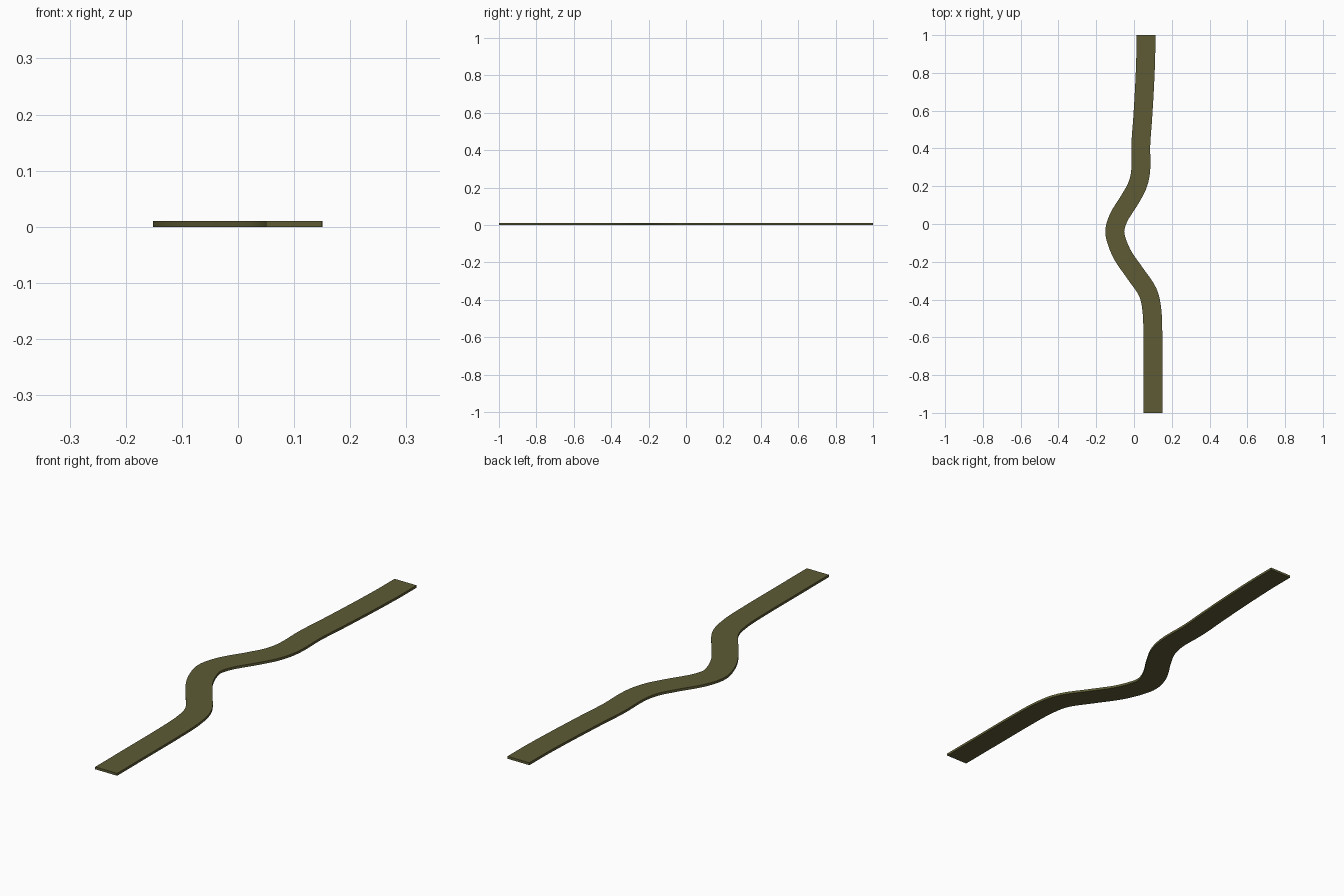
import bpy, bmesh
from mathutils import Vector

if "Cube" in bpy.data.objects:
    bpy.data.objects.remove(bpy.data.objects["Cube"])

WIDTH, THICK, STEPS = 0.10, 0.01, 6

# Centre line of the winding strip, front to back
PATH = [(0.10, -1), (0.10, -0.8), (0.10, -0.6), (0.095, -0.46), (0.072, -0.36),
        (0.005, -0.26), (-0.057, -0.17), (-0.092, -0.09), (-0.101, -0.03),
        (-0.078, 0.04), (-0.025, 0.125), (0.018, 0.205), (0.036, 0.29),
        (0.036, 0.42), (0.046, 0.56), (0.056, 0.73), (0.062, 0.88), (0.063, 1)]


def smooth_path(points):
    """Catmull-Rom samples as (position, tangent)."""
    p = [Vector(q) for q in points]
    p = [2 * p[0] - p[1]] + p + [2 * p[-1] - p[-2]]
    out = []
    for i in range(1, len(p) - 2):
        a, b, c, d = p[i - 1:i + 3]
        last = i == len(p) - 3
        for s in range(STEPS + last):
            t = s / STEPS
            k1, k2, k3 = c - a, 2*a - 5*b + 4*c - d, 3*b - a - 3*c + d
            out.append((b + 0.5 * (k1*t + k2*t*t + k3*t**3),
                        (k1 + 2*k2*t + 3*k3*t*t).normalized()))
    # square off both ends
    out[0] = (out[0][0], Vector((0, 1)))
    out[-1] = (out[-1][0], Vector((0, 1)))
    return out


# Sweep a rectangular section along the path
bm = bmesh.new()
rings = []
for pos, tan in smooth_path(PATH):
    side = Vector((tan.y, -tan.x)) * WIDTH / 2
    l, r = pos - side, pos + side
    rings.append([bm.verts.new((q.x, q.y, z)) for q, z in
                  ((l, 0), (r, 0), (r, THICK), (l, THICK))])
for a, b in zip(rings, rings[1:]):
    for i in range(4):
        j = (i + 1) % 4
        bm.faces.new((a[i], a[j], b[j], b[i]))
bm.faces.new(rings[0])
bm.faces.new(rings[-1])
bmesh.ops.recalc_face_normals(bm, faces=bm.faces)

mesh = bpy.data.meshes.new("winding_path")
bm.to_mesh(mesh)
bm.free()
path = bpy.data.objects.new("winding_path", mesh)
bpy.context.collection.objects.link(path)

olive = bpy.data.materials.new("dark olive")
olive.diffuse_color = (0.11, 0.105, 0.035, 1)
olive.use_nodes = True
olive.node_tree.nodes["Principled BSDF"].inputs["Base Color"].default_value = olive.diffuse_color
mesh.materials.append(olive)

bpy.context.view_layer.objects.active = path
path.select_set(True)
bpy.ops.object.shade_smooth_by_angle()
